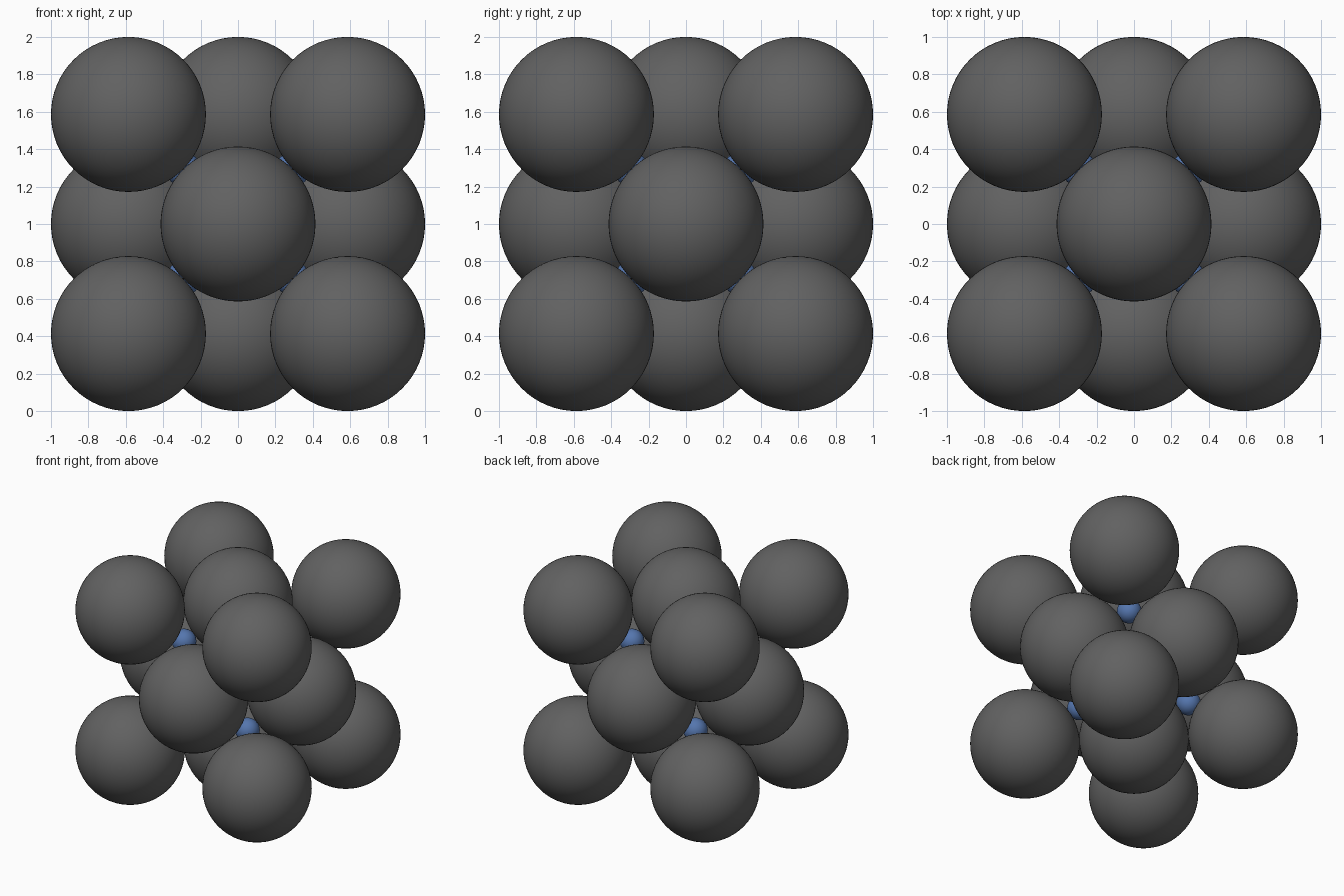
import bpy
from itertools import product
from math import sqrt

if "Cube" in bpy.data.objects:
    bpy.data.objects.remove(bpy.data.objects["Cube"])

R = sqrt(2) - 1          # large sphere radius
H = 1 - R                # half the cell edge
r = R * (sqrt(1.5) - 1)  # small sphere that just fits a tetrahedral gap


def material(name, rgb):
    m = bpy.data.materials.new(name)
    m.diffuse_color = (*rgb, 1)
    m.use_nodes = True
    m.node_tree.nodes["Principled BSDF"].inputs["Base Color"].default_value = m.diffuse_color
    return m


dark = material("dark_grey", (0.12, 0.12, 0.12))
blue = material("blue", (0.09, 0.18, 0.42))


def ball(name, pos, radius, mat, seg):
    x, y, z = pos
    bpy.ops.mesh.primitive_uv_sphere_add(segments=seg, ring_count=seg // 2,
                                         radius=radius, location=(x, y, z + 1))
    ob = bpy.context.object
    ob.name = name
    ob.data.materials.append(mat)
    bpy.ops.object.shade_smooth()


# Large spheres on the cube corners, small spheres in the gaps inside them
for signs in product((-1, 1), repeat=3):
    ball("corner_sphere", [s * H for s in signs], R, dark, 64)
    ball("gap_sphere", [s * H / 2 for s in signs], r, blue, 32)

# Large spheres at the centre of each cube face
for axis, s in product(range(3), (-1, 1)):
    pos = [0, 0, 0]
    pos[axis] = s * H
    ball("face_sphere", pos, R, dark, 64)
